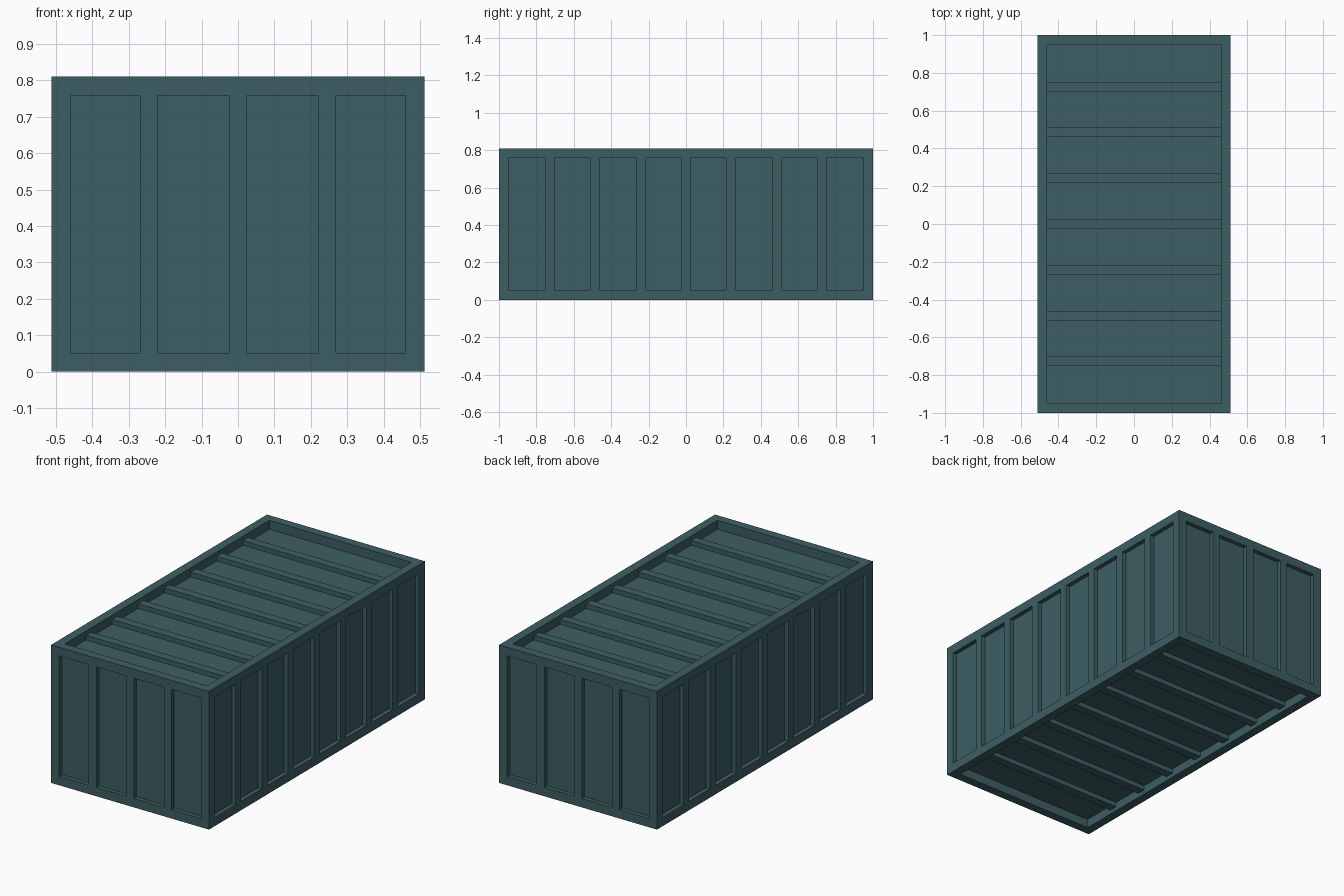
import bpy, bmesh
from mathutils import Vector

if "Cube" in bpy.data.objects:
    bpy.data.objects.remove(bpy.data.objects["Cube"])

X, Y, H = 0.512, 1.0, 0.81      # half width, half length, height
T = 0.052                       # frame bar thickness
D = 0.025                       # recess of the panels
W = 0.05                        # rib width

paint = bpy.data.materials.new("teal_paint")
paint.diffuse_color = (0.047, 0.114, 0.125, 1)
paint.use_nodes = True
paint.node_tree.nodes["Principled BSDF"].inputs["Base Color"].default_value = paint.diffuse_color


def boxes(name, spans):
    """One object made of axis-aligned boxes given as (low corner, high corner)."""
    bm = bmesh.new()
    for lo, hi in spans:
        lo, hi = Vector(lo), Vector(hi)
        made = bmesh.ops.create_cube(bm, size=1)["verts"]
        bmesh.ops.scale(bm, vec=hi - lo, verts=made)
        bmesh.ops.translate(bm, vec=(lo + hi) / 2, verts=made)
    mesh = bpy.data.meshes.new(name)
    bm.to_mesh(mesh)
    bm.free()
    mesh.materials.append(paint)
    ob = bpy.data.objects.new(name, mesh)
    bpy.context.collection.objects.link(ob)
    return ob


def pair(a, b):
    """The interval a..b and its mirror image."""
    return [(a, b), (-b, -a)]


levels = [(0, T), (H - T, H)]
xi, yi = X - T, Y - T

# Inner body whose faces are the recessed panels
boxes("body", [((-X + D, -Y + D, T), (X - D, Y - D, H - T))])

# Frame: long rails, end rails and corner posts
boxes("long_rails", [((a, -Y, z0), (b, Y, z1))
                     for a, b in pair(xi, X) for z0, z1 in levels])
boxes("end_rails", [((-xi, a, z0), (xi, b, z1))
                    for a, b in pair(yi, Y) for z0, z1 in levels])
boxes("corner_posts", [((a, c, T), (b, d, H - T))
                       for a, b in pair(xi, X) for c, d in pair(yi, Y)])

# Upright ribs, flush with the frame
long_centres = [k * 0.2425 for k in range(-3, 4)]
end_centres = [k * 0.244 for k in range(-1, 2)]
boxes("side_ribs", [((a, c - W / 2, T), (b, c + W / 2, H - T))
                    for a, b in pair(X - D, X) for c in long_centres])
boxes("end_ribs", [((c - W / 2, a, T), (c + W / 2, b, H - T))
                   for a, b in pair(Y - D, Y) for c in end_centres])

# Cross ribs on roof and floor, set below the rim
for name, z0, z1 in (("roof_ribs", H - T, H - D), ("floor_ribs", D, T)):
    boxes(name, [((-xi, c - W / 2, z0), (xi, c + W / 2, z1)) for c in long_centres])
